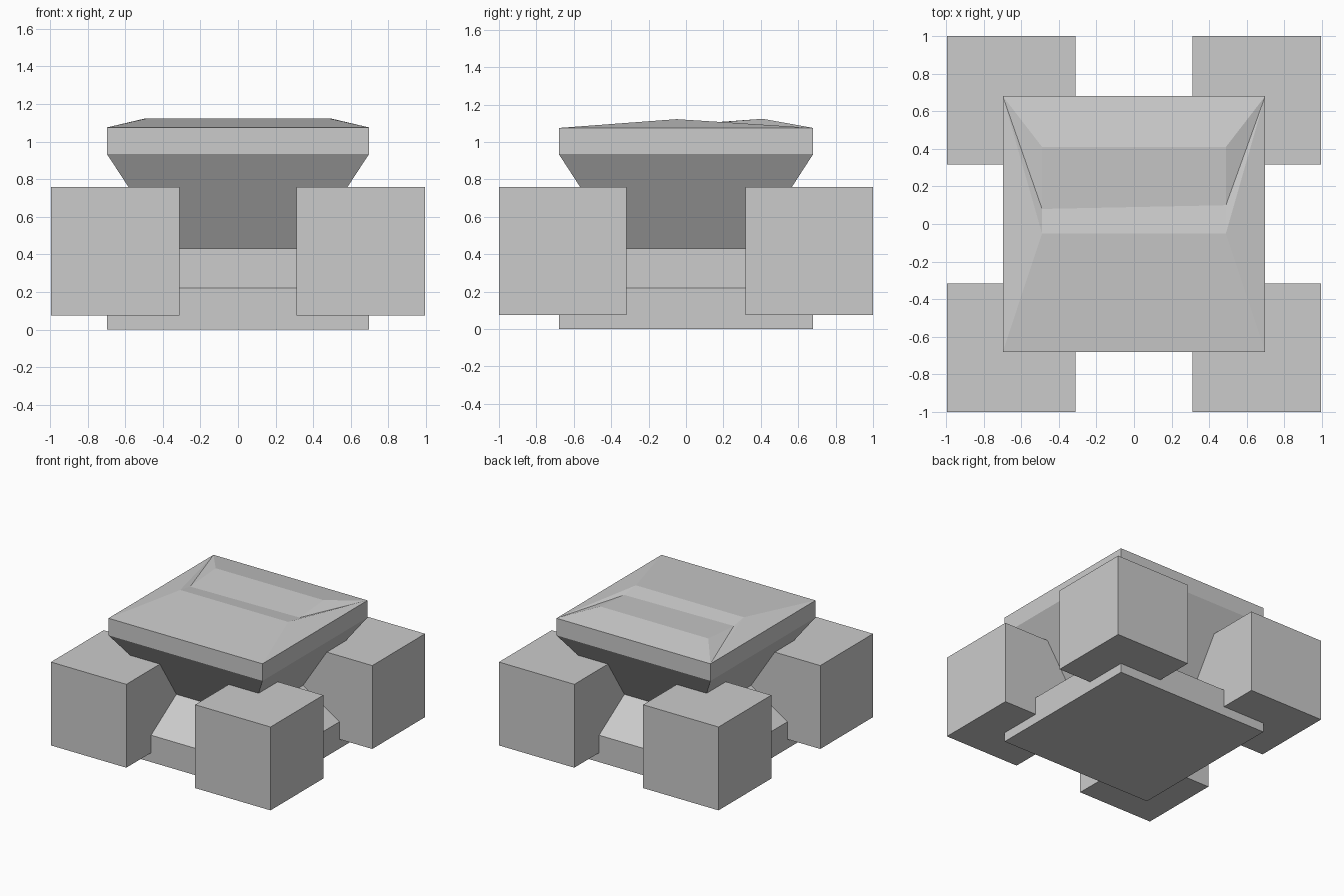
import bpy
import bmesh

if "Cube" in bpy.data.objects:
    bpy.data.objects.remove(bpy.data.objects["Cube"])

grey = bpy.data.materials.new("plain grey")
grey.diffuse_color = (0.6, 0.6, 0.6, 1.0)
grey.use_nodes = True
grey.node_tree.nodes["Principled BSDF"].inputs["Base Color"].default_value = grey.diffuse_color


def finish(name, bm):
    mesh = bpy.data.meshes.new(name)
    bmesh.ops.recalc_face_normals(bm, faces=bm.faces)
    bm.to_mesh(mesh)
    bm.free()
    mesh.materials.append(grey)
    obj = bpy.data.objects.new(name, mesh)
    bpy.context.collection.objects.link(obj)
    return obj


# Pedestal: stacked rectangular rings (half width, half depth, height)
RINGS = [(0.698, 0.68, 0.0), (0.698, 0.68, 0.22), (0.368, 0.352, 0.43),
         (0.698, 0.68, 0.935), (0.698, 0.68, 1.075)]
bm = bmesh.new()
loops = [[bm.verts.new((sx * w, sy * d, z))
          for sx, sy in ((-1, -1), (1, -1), (1, 1), (-1, 1))]
         for w, d, z in RINGS]
bm.faces.new(loops[0])
for low, high in zip(loops, loops[1:]):
    for i in range(4):
        j = (i + 1) % 4
        bm.faces.new((low[i], low[j], high[j], high[i]))

# Top: front ridge, shallow valley and back ridge between sloping ends
front_left, front_right, back_right, back_left = loops[-1]
left, right = [], []
for y_left, y_right, z in ((-0.05, -0.05, 1.122), (0.08, 0.10, 1.10), (0.41, 0.41, 1.124)):
    left.append(bm.verts.new((-0.489, y_left, z)))
    right.append(bm.verts.new((0.489, y_right, z)))
bm.faces.new((front_left, front_right, right[0], left[0]))
bm.faces.new((back_right, back_left, left[2], right[2]))
for i in range(2):
    bm.faces.new((left[i], right[i], right[i + 1], left[i + 1]))
for side, front, back in ((left, front_left, back_left), (right, front_right, back_right)):
    bm.faces.new((front, side[0], back))
    bm.faces.new((side[0], side[1], back))
    bm.faces.new((side[1], side[2], back))
finish("pedestal", bm)

# Four corner blocks overlapping the pedestal
for sx, x_name in ((-1, "left"), (1, "right")):
    for sy, y_name in ((-1, "front"), (1, "back")):
        bm = bmesh.new()
        bmesh.ops.create_cube(bm, size=1)
        bmesh.ops.scale(bm, vec=(0.683, 0.683, 0.683), verts=bm.verts)
        bmesh.ops.translate(bm, vec=(sx * 0.6535, sy * 0.6585, 0.4175), verts=bm.verts)
        finish(f"{y_name}_{x_name}_block", bm)
